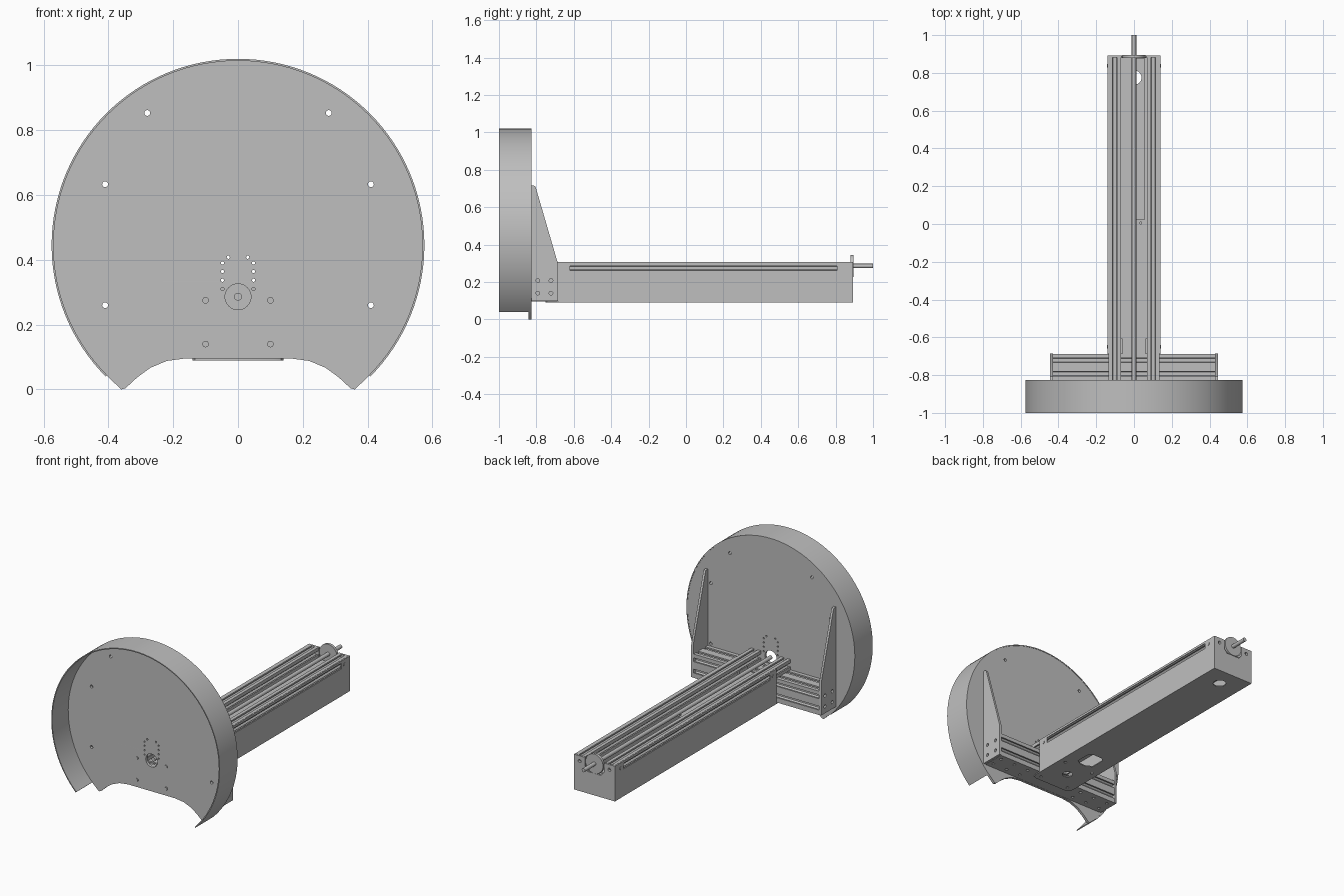
import bpy, bmesh, math
from mathutils import Matrix

if "Cube" in bpy.data.objects:
    bpy.data.objects.remove(bpy.data.objects["Cube"])

GREY = (0.52, 0.52, 0.52, 1)
metal = bpy.data.materials.new("grey_metal")
metal.use_nodes = True
metal.diffuse_color = GREY
metal.node_tree.nodes["Principled BSDF"].inputs["Base Color"].default_value = GREY

# Outline plane and extrusion direction for each axis
FRAMES = {"x": Matrix(((0, 0, 1), (1, 0, 0), (0, 1, 0))),
          "y": Matrix(((1, 0, 0), (0, 0, 1), (0, 1, 0))),
          "z": Matrix.Identity(3)}


def circle(u, v, r, n=24):
    return [(u + r * math.cos(2 * math.pi * i / n), v + r * math.sin(2 * math.pi * i / n))
            for i in range(n)]


def rect(u0, u1, v0, v1):
    return [(u0, v0), (u1, v0), (u1, v1), (u0, v1)]


def mirrored(half):
    return half + [(-u, v) for u, v in reversed(half)]


def both(points, r, n=16):
    return [circle(s * u, v, r, n) for u, v in points for s in (-1, 1)]


def solid(name, axis, lo, hi, outline, holes=()):
    """Extrude an outline with holes along an axis from lo to hi."""
    curve = bpy.data.curves.new(name, "CURVE")
    curve.dimensions = "2D"
    curve.fill_mode = "BOTH"
    curve.extrude = (hi - lo) / 2
    for pts in [outline, *holes]:
        spline = curve.splines.new("POLY")
        spline.points.add(len(pts) - 1)
        for p, (u, v) in zip(spline.points, pts):
            p.co = (u, v, 0, 1)
        spline.use_cyclic_u = True
    temp = bpy.data.objects.new(name, curve)
    mesh = bpy.data.meshes.new_from_object(temp)
    bpy.data.objects.remove(temp)
    bpy.data.curves.remove(curve)
    bm = bmesh.new()
    bm.from_mesh(mesh)
    bmesh.ops.translate(bm, verts=bm.verts, vec=(0, 0, (lo + hi) / 2))
    bmesh.ops.transform(bm, verts=bm.verts, matrix=FRAMES[axis].to_4x4())
    bmesh.ops.remove_doubles(bm, verts=bm.verts, dist=1e-5)
    bmesh.ops.recalc_face_normals(bm, faces=bm.faces)
    bm.to_mesh(mesh)
    bm.free()
    mesh.name = name
    mesh.materials.clear()
    mesh.materials.append(metal)
    mesh.shade_smooth()
    mesh.set_sharp_from_angle(angle=math.radians(30))
    obj = bpy.data.objects.new(name, mesh)
    bpy.context.collection.objects.link(obj)
    return obj


def slotted(cu, cv, cell, n):
    """Square profile of n by n cells with an undercut slot in each outer cell."""
    half = cell * n / 2
    slot = [(-.012, 0), (-.012, .009), (-.02, .009), (-.02, .013), (-.009, .024)]
    slot += [(-a, d) for a, d in reversed(slot)]
    pts = []
    for k in range(4):
        c, s = round(math.cos(k * math.pi / 2)), round(math.sin(k * math.pi / 2))
        side = [(-half, -half)]
        for i in range(n):
            mid = -half + cell * (i + .5)
            side += [(mid + a, -half + d) for a, d in slot]
        pts += [(cu + c * a - s * b, cv + s * a + c * b) for a, b in side]
    return pts


# Round front plate with a scooped foot
CZ, R = .445, .575


def arc(radius, low, n=96):
    a0 = math.asin((low - CZ) / R)
    a1 = math.pi - a0
    return [(radius * math.cos(a0 + (a1 - a0) * i / n),
             CZ + radius * math.sin(a0 + (a1 - a0) * i / n)) for i in range(n + 1)]


scoop = [(-.36, 0), (-.347, .004), (-.31, .038), (-.27, .067), (-.22, .088), (-.16, .096)]
foot = scoop + [(-u, v) for u, v in reversed(scoop)]
mounts = both([(.28, .853), (.41, .633), (.41, .26)], .009)
pins = both([(.048, .31), (.048, .337), (.048, .364), (.048, .39), (.03, .408)], .005, 10)
solid("front_plate", "y", -.843, -.827, arc(R - .004, .01) + foot,
      mounts + pins + [circle(0, .286, .04, 32)])
solid("front_rim", "y", -1, -.825, arc(R, .04) + arc(R - .006, .04)[::-1])

# Bolts through the front plate
for side, x in (("right", -.1), ("left", .1)):
    for level, z in (("lower", .14), ("upper", .275)):
        solid(f"{side}_{level}_bolt", "y", -.849, -.8, circle(x, z, .01, 16))

# Cross beam with its base sheet and triangular end brackets
solid("cross_beam", "x", -.43, .43, slotted(-.757, .174, .07, 2))
solid("cross_base_sheet", "z", .097, .104, rect(-.43, .43, -.827, -.687),
      both([(u, v) for u in (.2, .3, .4) for v in (-.792, -.722)], .009, 12))
bracket = [(-.827, .099), (-.685, .099), (-.685, .3), (-.803, .705),
           (-.808, .713), (-.815, .716), (-.827, .716)]
bracket_holes = [circle(y, z, .01, 16) for y in (-.792, -.722) for z in (.141, .208)]
for side, x in (("right", -.444), ("left", .43)):
    solid(f"{side}_bracket", "x", x, x + .014, bracket, bracket_holes)

# Long rails and the covers along their outer sides
for side, s in (("right", -1), ("left", 1)):
    solid(f"{side}_rail", "y", -.827, .882, slotted(s * .1015, .275, .066, 1))
    x = s * .1375
    solid(f"{side}_cover", "x", x - .0025, x + .0025, rect(-.685, .893, .094, .307),
          [rect(-.62, .808, .259, .293)])
    for end, y in (("front", -.65), ("back", .838)):
        solid(f"{side}_{end}_cover_screw", "x", s * .138 - .005, s * .138 + .005,
              circle(y, .275, .01, 16))
    solid(f"{side}_inner_tab", "x", s * .064 - .004, s * .064 + .004,
          rect(-.687, -.605, .15, .27))

# Floor of the channel with service openings
big_opening = [(-.055, -.44), (-.02, -.46), (.02, -.46), (.055, -.44),
               (.055, -.35), (.03, -.33), (-.03, -.33), (-.055, -.35)]
solid("channel_floor", "z", .09, .096,
      mirrored([(.14, .893), (.14, -.72), (.132, -.743), (.11, -.752)]),
      [circle(.003, .775, .037), big_opening, circle(0, -.6, .03)]
      + both([(.1, -.72), (.1, -.5)], .009, 12))

# Inner sheet between the rails, slotted on one side
solid("inner_sheet", "z", .232, .238, rect(-.069, .069, -.687, .882),
      [rect(.012, .055, .025, .876), circle(.035, .005, .006, 12)])

# Back plate with a notch for the bearing
solid("back_plate", "y", .881, .893,
      mirrored([(.14, .094), (.14, .307), (.065, .307), (.065, .25), (.045, .225)]),
      both([(.1015, .275)], .01))
solid("bearing_disc", "y", .879, .895, circle(0, .286, .06, 40))

# Drive shaft
solid("drive_shaft", "y", -.826, 1, circle(0, .286, .012, 24))
